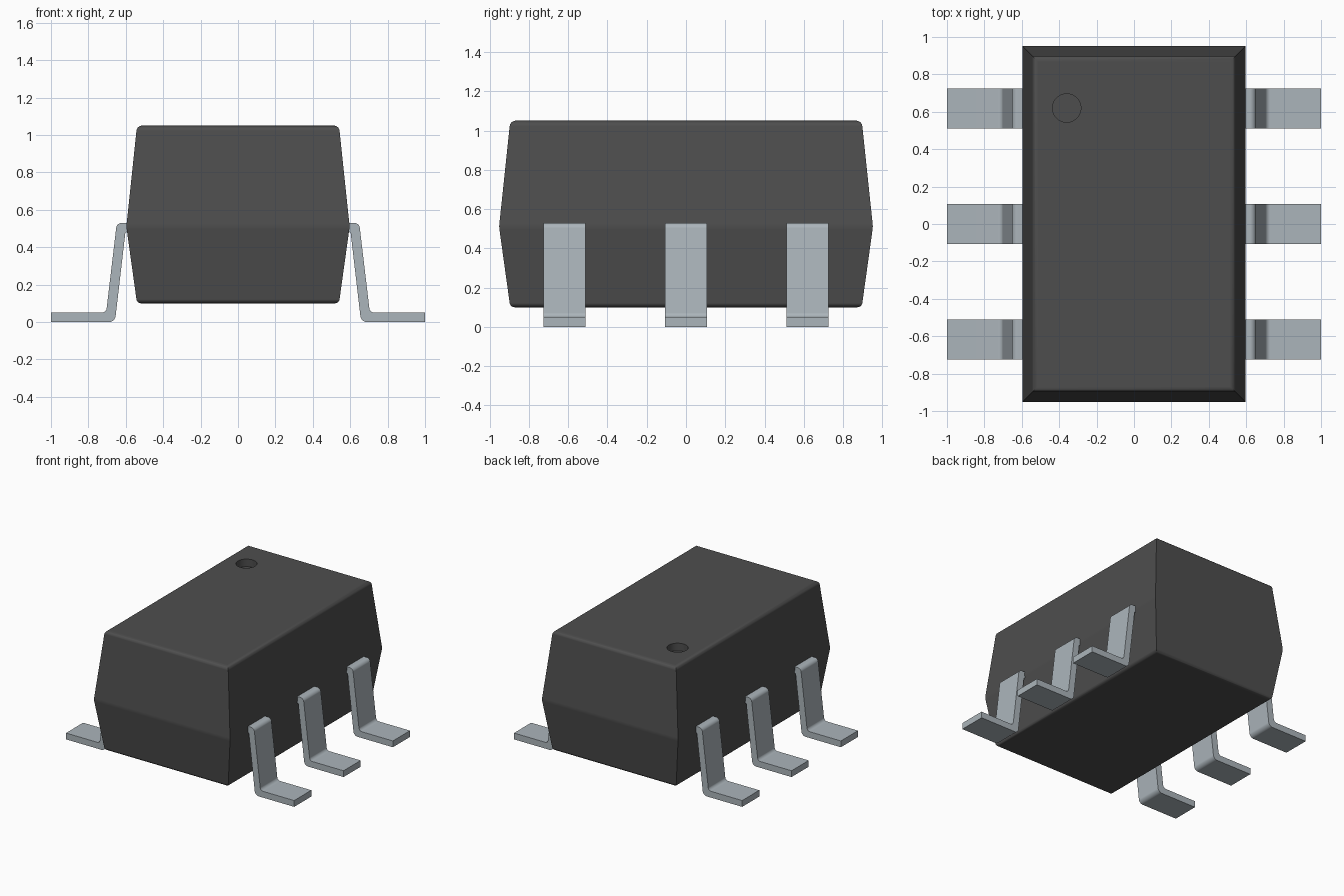
import bpy, bmesh, math
from mathutils import Vector

if "Cube" in bpy.data.objects:
    bpy.data.objects.remove(bpy.data.objects["Cube"])


def material(name, color):
    m = bpy.data.materials.new(name)
    m.use_nodes = True
    m.diffuse_color = (*color, 1)
    m.node_tree.nodes["Principled BSDF"].inputs["Base Color"].default_value = (*color, 1)
    return m


dark_plastic = material("dark plastic", (0.076, 0.076, 0.076))
tinned_metal = material("tinned metal", (0.41, 0.46, 0.495))


def fillet(points, closed, steps=5):
    """Round the corners of a 2D profile given as (u, v, radius)."""
    out, n = [], len(points)
    for i, (u, v, r) in enumerate(points):
        p = Vector((u, v))
        if r == 0 or (not closed and i in (0, n - 1)):
            out.append(p)
            continue
        a = (Vector(points[i - 1][:2]) - p).normalized()
        b = (Vector(points[(i + 1) % n][:2]) - p).normalized()
        half = a.angle(b) / 2
        center = p + (a + b).normalized() * (r / math.sin(half))
        start = p + a * (r / math.tan(half)) - center
        end = p + b * (r / math.tan(half)) - center
        for k in range(steps + 1):
            out.append(center + start.lerp(end, k / steps).normalized() * r)
    return out


def finish(bm, name, mat):
    bmesh.ops.recalc_face_normals(bm, faces=bm.faces[:])
    me = bpy.data.meshes.new(name)
    bm.to_mesh(me)
    bm.free()
    me.materials.append(mat)
    ob = bpy.data.objects.new(name, me)
    bpy.context.collection.objects.link(ob)
    return ob


def activate(ob):
    bpy.ops.object.select_all(action='DESELECT')
    ob.select_set(True)
    bpy.context.view_layer.objects.active = ob


def smooth(ob):
    activate(ob)
    bpy.ops.object.shade_smooth_by_angle(angle=math.radians(35))
    wn = ob.modifiers.new("even shading", 'WEIGHTED_NORMAL')
    wn.keep_sharp = True


# Body: rectangular rings that follow a rounded, double-tapered side profile
HX, HY, TOP = 0.597, 0.952, 1.05
side = fillet([(0.2, 0.10, 0), (0.057, 0.10, 0.025), (0, 0.51, 0.12),
               (0.057, TOP, 0.03), (0.2, TOP, 0)], closed=False)[1:-1]
bm = bmesh.new()
rings = []
for inset, z in side:
    x, y = HX - inset, HY - inset
    rings.append([bm.verts.new((sx * x, sy * y, z))
                  for sx, sy in ((-1, -1), (1, -1), (1, 1), (-1, 1))])
for lo, hi in zip(rings, rings[1:]):
    for i in range(4):
        j = (i + 1) % 4
        bm.faces.new((lo[i], lo[j], hi[j], hi[i]))
bm.faces.new(rings[0][::-1])
bm.faces.new(rings[-1])
body = finish(bm, "body", dark_plastic)

# Round recess that marks the first pin
DEPTH = 0.06
bpy.ops.mesh.primitive_cylinder_add(vertices=48, radius=0.076, depth=2 * DEPTH,
                                    location=(-0.36, 0.62, TOP))
cutter = bpy.context.object
cutter.name = "pin_mark_cutter"
cutter.hide_render = True
cutter.data.materials.append(dark_plastic)
cut = body.modifiers.new("pin mark", 'BOOLEAN')
cut.operation = 'DIFFERENCE'
cut.solver = 'EXACT'
cut.object = cutter
activate(body)
bpy.ops.object.modifier_apply(modifier=cut.name)
bpy.data.objects.remove(cutter)
smooth(body)

# Bent leads: an extruded gull-wing profile, three on each side
lead_profile = fillet([(0.50, 0.53, 0), (0.648, 0.53, 0.03), (0.705, 0.05, 0.025),
                       (1.0, 0.05, 0), (1.0, 0.0, 0), (0.658, 0.0, 0.035),
                       (0.602, 0.48, 0.008), (0.50, 0.48, 0)], closed=True)
for side_name, sx in (("left", 1), ("right", -1)):
    for place, yc in (("front", -0.618), ("middle", 0), ("back", 0.618)):
        bm = bmesh.new()
        face = bm.faces.new([bm.verts.new((sx * u, yc - 0.107, v))
                             for u, v in lead_profile])
        grown = bmesh.ops.extrude_face_region(bm, geom=[face])["geom"]
        bmesh.ops.translate(bm, vec=(0, 0.214, 0),
                            verts=[g for g in grown if isinstance(g, bmesh.types.BMVert)])
        smooth(finish(bm, f"{side_name}_{place}_lead", tinned_metal))
